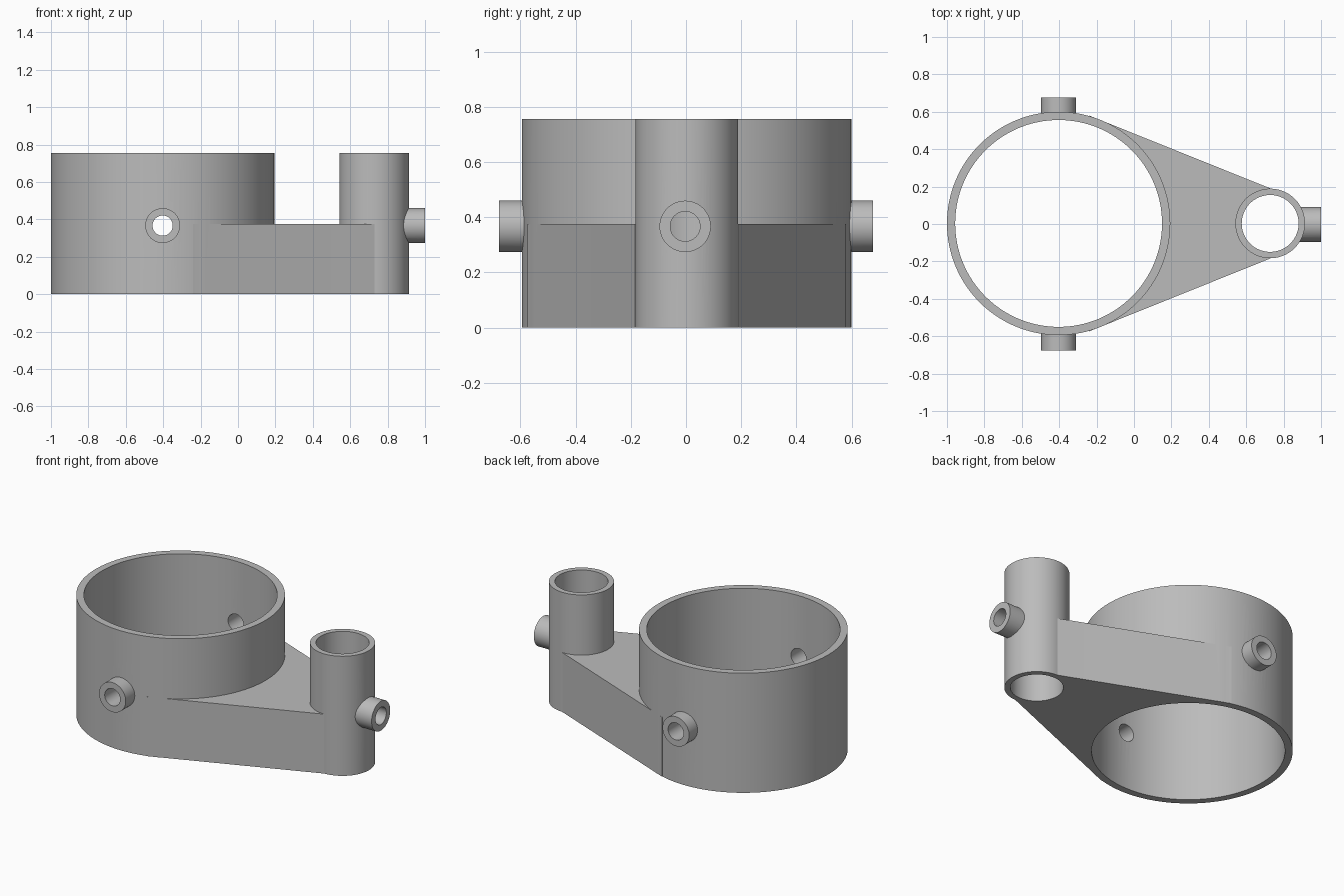
import bpy
import bmesh
import math
from mathutils import Matrix, Vector

cube = bpy.data.objects.get("Cube")
if cube:
    bpy.data.objects.remove(cube)

HEIGHT, WEB_TOP, PORT_Z = 0.755, 0.375, 0.367
RING = Vector((-0.403, 0.003, 0))
TUBE = Vector((0.728, 0.003, 0))
RING_R, RING_BORE = 0.597, 0.553
TUBE_R, TUBE_BORE = 0.186, 0.152
PORT_R, PORT_BORE = 0.093, 0.054

grey = bpy.data.materials.new("plain grey")
grey.use_nodes = True
colour = (0.50, 0.50, 0.50, 1)
grey.diffuse_color = colour
grey.node_tree.nodes["Principled BSDF"].inputs["Base Color"].default_value = colour


def add_object(name, bm):
    bmesh.ops.recalc_face_normals(bm, faces=bm.faces)
    mesh = bpy.data.meshes.new(name)
    bm.to_mesh(mesh)
    bm.free()
    mesh.materials.append(grey)
    obj = bpy.data.objects.new(name, mesh)
    bpy.context.collection.objects.link(obj)
    return obj


def rod(name, start, end, radius, sides=96):
    """Solid cylinder between two points."""
    axis = Vector(end) - Vector(start)
    turn = axis.to_track_quat('Z', 'Y').to_matrix().to_4x4()
    place = Matrix.Translation((Vector(start) + Vector(end)) / 2) @ turn
    bm = bmesh.new()
    bmesh.ops.create_cone(bm, cap_ends=True, segments=sides, radius1=radius,
                          radius2=radius, depth=axis.length, matrix=place)
    return add_object(name, bm)


def upright(name, centre, radius, low=0.0, high=HEIGHT, sides=96):
    return rod(name, centre + Vector((0, 0, low)), centre + Vector((0, 0, high)), radius, sides)


def combine(target, tool, operation):
    """Apply a boolean and discard the tool."""
    tool.hide_render = True
    mod = target.modifiers.new(operation.lower(), 'BOOLEAN')
    mod.operation, mod.solver, mod.object = operation, 'EXACT', tool
    bpy.context.view_layer.objects.active = target
    bpy.ops.object.modifier_apply(modifier=mod.name)
    bpy.data.objects.remove(tool)


# Large ring and small upright tube
bracket = upright("ring_bracket", RING, RING_R, sides=128)
combine(bracket, upright("small_tube", TUBE, TUBE_R), 'UNION')

# Tapered web joining them
bm = bmesh.new()
outline = [(-0.24, 0.58), (-0.24, -0.574), (0.73, -0.184), (0.73, 0.19)]
base = bm.faces.new([bm.verts.new((x, y, 0)) for x, y in outline])
top = bmesh.ops.extrude_face_region(bm, geom=[base])["geom"]
bmesh.ops.translate(bm, vec=(0, 0, WEB_TOP),
                    verts=[v for v in top if isinstance(v, bmesh.types.BMVert)])
combine(bracket, add_object("web", bm), 'UNION')

# Side ports: front and back of the ring, left side of the tube
ring_port = Vector((RING.x, 0, PORT_Z))
tube_port = Vector((TUBE.x, -0.003, PORT_Z))
for side in (-1, 1):
    combine(bracket, rod("ring_port", ring_port + Vector((0, side * 0.5, 0)),
                         ring_port + Vector((0, side * 0.677, 0)), PORT_R, 48), 'UNION')
combine(bracket, rod("tube_port", tube_port + Vector((0.08, 0, 0)),
                     (1.0, tube_port.y, PORT_Z), PORT_R, 48), 'UNION')

# Vertical bores
combine(bracket, upright("ring_bore", RING, RING_BORE, -0.1, 0.9, 128), 'DIFFERENCE')
combine(bracket, upright("tube_bore", TUBE, TUBE_BORE, -0.1, 0.9), 'DIFFERENCE')

# Cross holes through the ports
combine(bracket, rod("ring_hole", ring_port - Vector((0, 0.8, 0)),
                     ring_port + Vector((0, 0.8, 0)), PORT_BORE, 48), 'DIFFERENCE')
combine(bracket, rod("tube_hole", tube_port, (1.1, tube_port.y, PORT_Z), PORT_BORE, 48), 'DIFFERENCE')

# Smooth walls with crisp edges
bpy.ops.object.select_all(action='DESELECT')
bracket.select_set(True)
bpy.context.view_layer.objects.active = bracket
bpy.ops.object.shade_smooth_by_angle(angle=math.radians(25))
